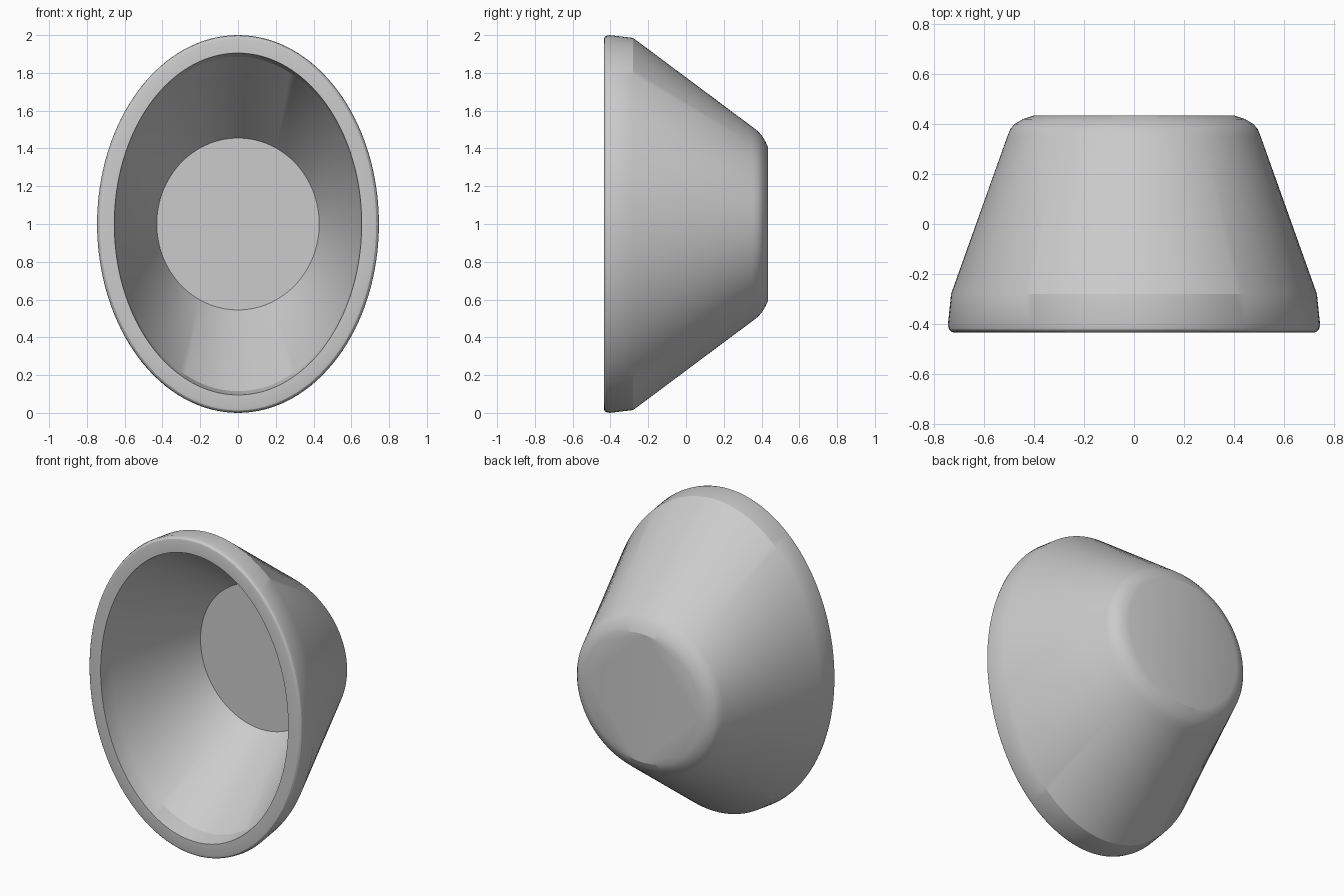
import bpy, bmesh, math

cube = bpy.data.objects.get("Cube")
if cube:
    bpy.data.objects.remove(cube, do_unlink=True)

SEGMENTS = 128
CENTRE_Z = 1.0

grey = bpy.data.materials.new("light grey")
grey.use_nodes = True
colour = (0.6, 0.6, 0.6, 1)
grey.diffuse_color = colour
grey.node_tree.nodes["Principled BSDF"].inputs["Base Color"].default_value = colour

# Sections from the inner floor, round the rim, to the back: y, half width, half height
sections = [
    (0.24, 0.43, 0.455),      # cavity floor
    (-0.33, 0.645, 0.885),    # inner kink
    (-0.435, 0.655, 0.905),   # rim inner edge
    (-0.435, 0.72, 0.975),    # rim face
    (-0.432, 0.732, 0.987),
    (-0.423, 0.741, 0.996),
    (-0.405, 0.746, 1.0),     # widest point
    (-0.28, 0.733, 0.985),    # outer kink
    (0.35, 0.508, 0.515),     # end of the tapered wall
    (0.38, 0.496, 0.492),
    (0.40, 0.479, 0.47),
    (0.42, 0.446, 0.438),
    (0.435, 0.40, 0.405),     # back disc
]


def ring(bm, y, half_width, half_height):
    angles = (math.tau * i / SEGMENTS for i in range(SEGMENTS))
    return [bm.verts.new((half_width * math.cos(a), y,
                          CENTRE_Z + half_height * math.sin(a))) for a in angles]


# Loft the hollow oval bowl and close the floor and the back
bm = bmesh.new()
rings = [ring(bm, *s) for s in sections]
for a, b in zip(rings, rings[1:]):
    for i in range(SEGMENTS):
        j = (i + 1) % SEGMENTS
        bm.faces.new((a[i], a[j], b[j], b[i]))
bm.faces.new(rings[0])
bm.faces.new(rings[-1])
bmesh.ops.recalc_face_normals(bm, faces=bm.faces[:])
mesh = bpy.data.meshes.new("oval_bowl")
bm.to_mesh(mesh)
bm.free()
mesh.materials.append(grey)
bowl = bpy.data.objects.new("oval_bowl", mesh)
bpy.context.collection.objects.link(bowl)

# Smooth walls with crisp rim, floor and back edges
bpy.context.view_layer.objects.active = bowl
bowl.select_set(True)
bpy.ops.object.shade_smooth_by_angle(angle=math.radians(24))
